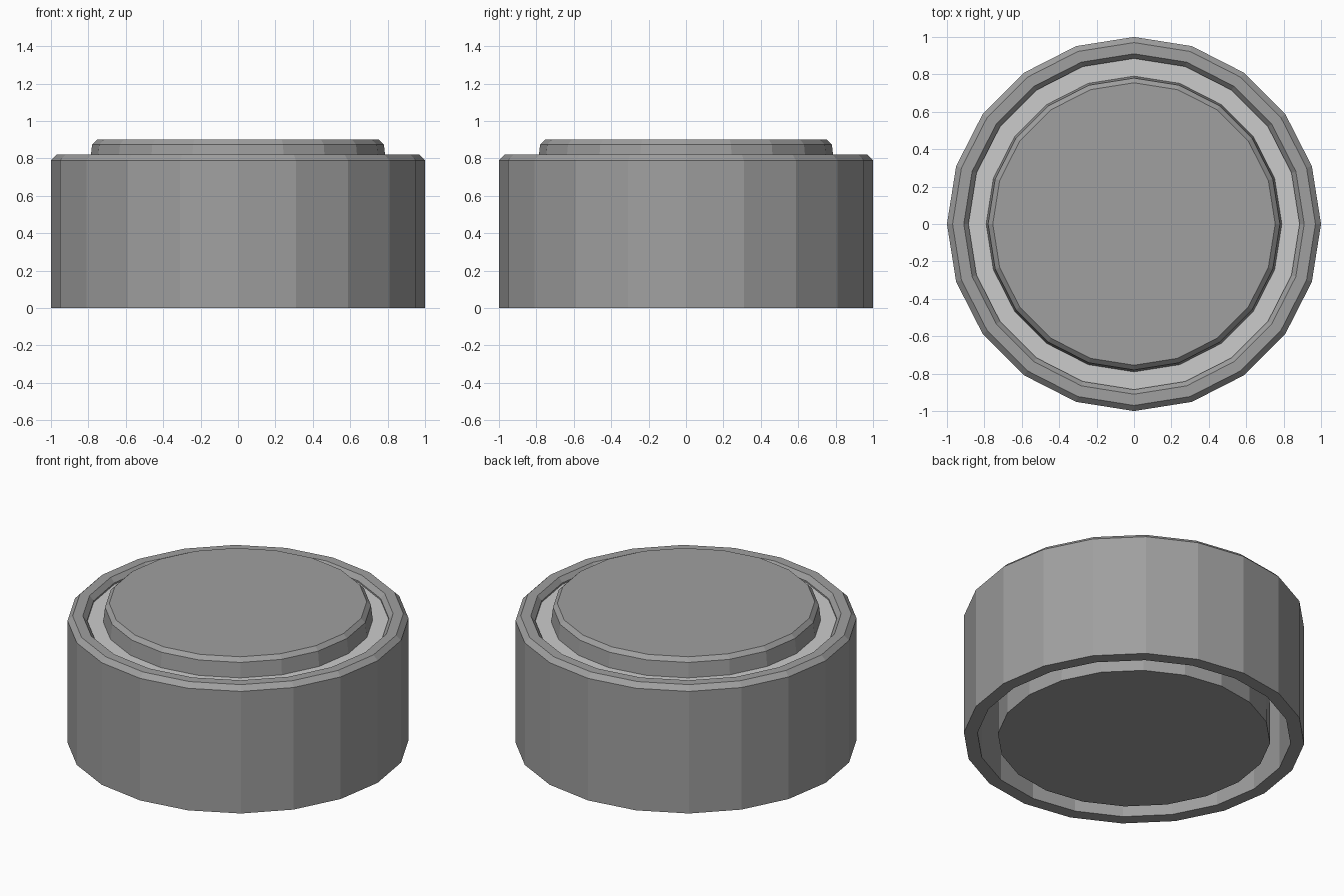
import bpy, bmesh
from math import cos, sin, tau

if "Cube" in bpy.data.objects:
    bpy.data.objects.remove(bpy.data.objects["Cube"])

SIDES = 20


def grey(name, v):
    mat = bpy.data.materials.new(name)
    mat.diffuse_color = (v, v, v, 1)
    mat.use_nodes = True
    mat.node_tree.nodes["Principled BSDF"].inputs["Base Color"].default_value = mat.diffuse_color
    return mat


def lathe(name, profile, mat, closed=False, caps=False):
    """Revolve (radius, height) points around z with flat facets."""
    bm = bmesh.new()
    rings = [[bm.verts.new((r * cos(tau * i / SIDES), r * sin(tau * i / SIDES), z))
              for i in range(SIDES)] for r, z in profile]
    pairs = list(zip(rings, rings[1:]))
    if closed:
        pairs.append((rings[-1], rings[0]))
    for a, b in pairs:
        for i in range(SIDES):
            j = (i + 1) % SIDES
            bm.faces.new((a[i], a[j], b[j], b[i]))
    if caps:
        bm.faces.new(rings[0][::-1])
        bm.faces.new(rings[-1])
    bmesh.ops.recalc_face_normals(bm, faces=bm.faces)
    mesh = bpy.data.meshes.new(name)
    bm.to_mesh(mesh)
    bm.free()
    mesh.materials.append(mat)
    obj = bpy.data.objects.new(name, mesh)
    bpy.context.collection.objects.link(obj)
    return obj


dark = grey("dark_grey", 0.35)
light = grey("light_grey", 0.8)

# Outer housing: open tube with a bevelled top rim
lathe("housing", [(1, 0), (1, 0.79), (0.97, 0.82), (0.91, 0.82),
                  (0.885, 0.79), (0.885, 0.74), (0.92, 0.68), (0.92, 0)], dark, closed=True)

# Central button: solid core, slightly tapered above the light ring
lathe("button", [(0.80, 0), (0.795, 0.74), (0.78, 0.875), (0.755, 0.90)], dark, caps=True)

# Pale ring filling the gap between button and housing
lathe("light_ring", [(0.885, 0.76), (0.885, 0.78), (0.79, 0.78), (0.79, 0.76)], light, closed=True)
